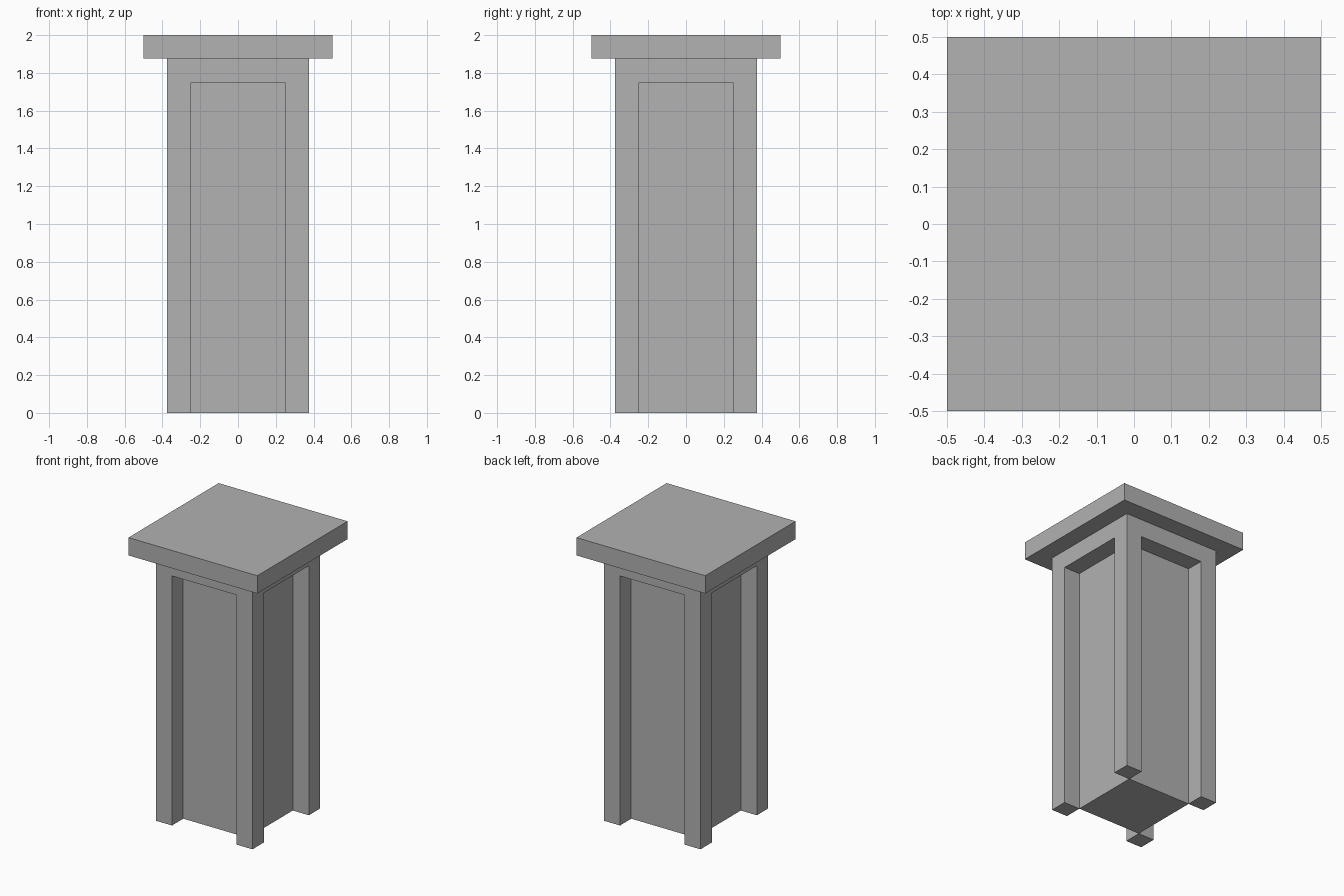
import bpy
import bmesh
from mathutils import Vector

cube = bpy.data.objects.get("Cube")
if cube:
    bpy.data.objects.remove(cube, do_unlink=True)

# Dimensions
CORE, SHAFT, CAP = 0.25, 0.375, 0.5          # half widths
RECESS_TOP, SHAFT_TOP, TOP = 1.75, 1.875, 2.0

# Single stone colour
stone = bpy.data.materials.new("grey_stone")
stone.use_nodes = True
colour = (0.445, 0.445, 0.445, 1)
stone.diffuse_color = colour
stone.node_tree.nodes["Principled BSDF"].inputs["Base Color"].default_value = colour


def finish(bm, name):
    bmesh.ops.recalc_face_normals(bm, faces=bm.faces)
    mesh = bpy.data.meshes.new(name)
    bm.to_mesh(mesh)
    bm.free()
    mesh.materials.append(stone)
    obj = bpy.data.objects.new(name, mesh)
    bpy.context.collection.objects.link(obj)
    return obj


# Shaft: a three by three plan at the recess top
bm = bmesh.new()
lines = (-SHAFT, -CORE, CORE, SHAFT)
grid = [[bm.verts.new((x, y, RECESS_TOP)) for x in lines] for y in lines]
legs = []
for j in range(3):
    for i in range(3):
        face = bm.faces.new((grid[j][i], grid[j][i + 1],
                             grid[j + 1][i + 1], grid[j + 1][i]))
        if (i + j) % 2 == 0:
            legs.append(face)

# Solid band above the recesses
rim = [e for e in bm.edges if e.is_boundary]
band = bmesh.ops.extrude_edge_only(bm, edges=rim)["geom"]
bmesh.ops.translate(bm, vec=Vector((0, 0, SHAFT_TOP - RECESS_TOP)),
                    verts=[v for v in band if isinstance(v, bmesh.types.BMVert)])
bmesh.ops.holes_fill(bm, edges=[e for e in bm.edges if e.is_boundary])

# Corner posts and core drop to the ground, leaving the recesses
for face in legs:
    leg = bmesh.ops.extrude_discrete_faces(bm, faces=[face])["faces"][0]
    bmesh.ops.translate(bm, vec=Vector((0, 0, -RECESS_TOP)), verts=leg.verts)
finish(bm, "pillar_shaft")

# Cap slab
bm = bmesh.new()
bmesh.ops.create_cube(bm, size=1)
bmesh.ops.scale(bm, vec=(2 * CAP, 2 * CAP, TOP - SHAFT_TOP), verts=bm.verts)
bmesh.ops.translate(bm, vec=(0, 0, (TOP + SHAFT_TOP) / 2), verts=bm.verts)
finish(bm, "cap_slab")
